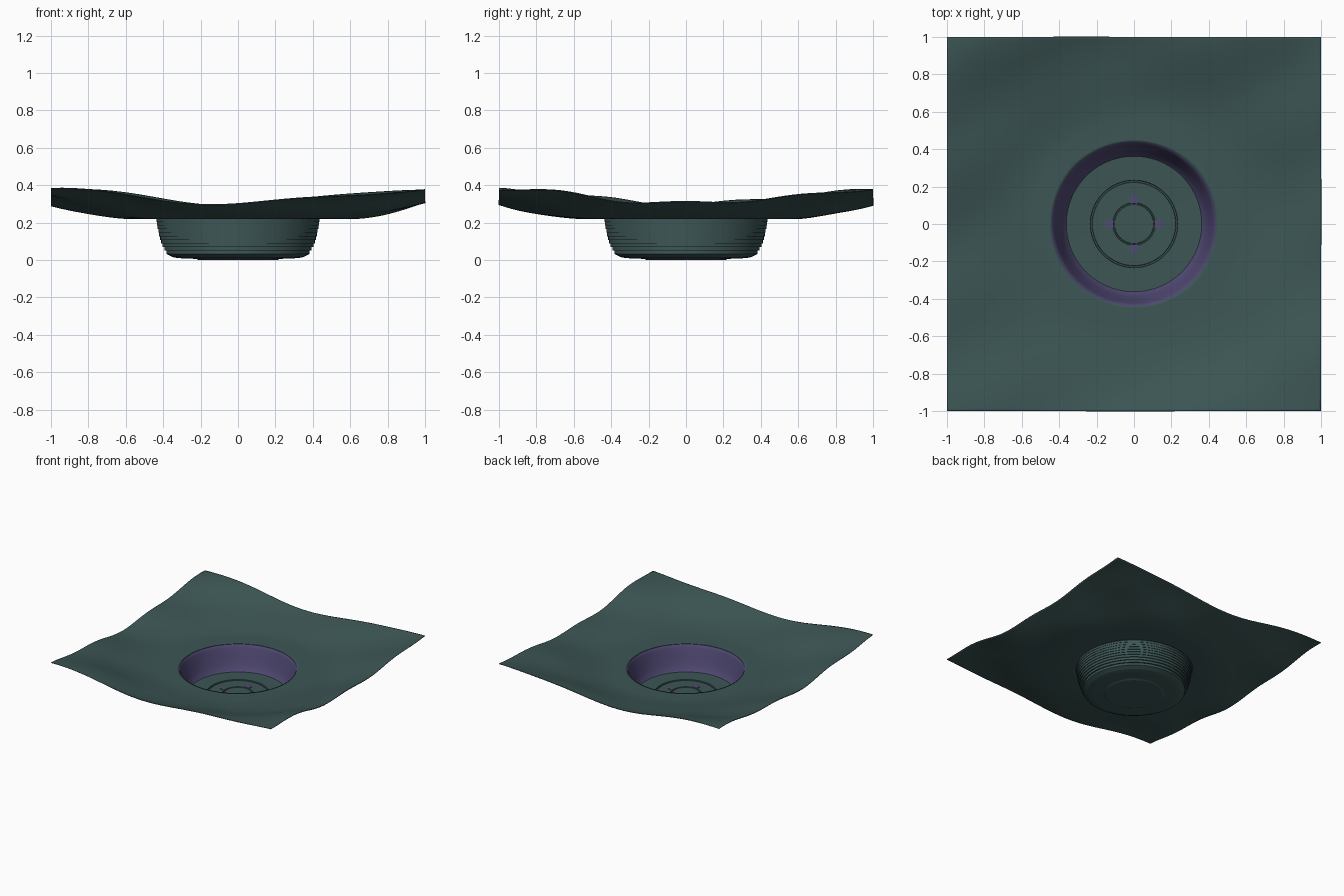
import bpy, bmesh, math
from mathutils import Matrix

cube = bpy.data.objects.get("Cube")
if cube:
    bpy.data.objects.remove(cube, do_unlink=True)


def material(name, rgb):
    m = bpy.data.materials.new(name)
    m.use_nodes = True
    m.diffuse_color = (*rgb, 1)
    m.node_tree.nodes["Principled BSDF"].inputs["Base Color"].default_value = (*rgb, 1)
    return m


green = material("dark teal ground", (0.045, 0.092, 0.089))
purple = material("muted purple", (0.083, 0.067, 0.175))


def finish(bm, name, mats, smooth=True):
    mesh = bpy.data.meshes.new(name)
    bm.to_mesh(mesh)
    bm.free()
    for m in mats:
        mesh.materials.append(m)
    ob = bpy.data.objects.new(name, mesh)
    bpy.context.collection.objects.link(ob)
    if smooth:
        bpy.ops.object.select_all(action='DESELECT')
        ob.select_set(True)
        bpy.context.view_layer.objects.active = ob
        bpy.ops.object.shade_smooth_by_angle(angle=math.radians(35))
    return ob


SEG = 192
ANGLES = [2 * math.pi * i / SEG for i in range(SEG)]
RIM = 0.44
LEVEL = 0.222


def bridge(bm, outer, inner):
    """Faces between two rings, normals up when the first ring is the outer."""
    for i in range(SEG):
        j = (i + 1) % SEG
        bm.faces.new((outer[i], outer[j], inner[j], inner[i]))


def smoothstep(a, b, v):
    t = min(max((v - a) / (b - a), 0), 1)
    return t * t * (3 - 2 * t)


def ground_height(x, y):
    r = math.hypot(x, y)
    ramp = smoothstep(RIM, 1.1, r)
    bowl = 0.16 * smoothstep(0.55, 1.42, r)
    wave = 0.009 * math.sin(10 * (y - 0.5 * x) + 0.6)
    wave += 0.008 * math.sin(7 * x + 3 * y - 0.5) * math.cos(4 * y)
    return max(LEVEL, min(LEVEL + bowl + ramp * wave, 0.388))


# Rolling square ground with a round opening
bm = bmesh.new()
rings = []
STEPS = 56
for k in range(STEPS + 1):
    t = k / STEPS
    ring = []
    for a in ANGLES:
        c, s = math.cos(a), math.sin(a)
        edge = 1 / max(abs(c), abs(s))
        r = RIM + (edge - RIM) * t
        ring.append(bm.verts.new((r * c, r * s, ground_height(r * c, r * s))))
    rings.append(ring)
for inner, outer in zip(rings, rings[1:]):
    bridge(bm, outer, inner)
ground = finish(bm, "rolling_ground", [green])
solid = ground.modifiers.new("thickness", 'SOLIDIFY')
solid.thickness = 0.004
solid.offset = -1


def lathe(name, profile, mats, index=lambda r, z: 0, smooth=True, cap=False):
    """Revolve a profile listed from the outside inward."""
    bm = bmesh.new()
    rings = [[bm.verts.new((r * math.cos(a), r * math.sin(a), z)) for a in ANGLES]
             for r, z in profile]
    for outer, inner in zip(rings, rings[1:]):
        bridge(bm, outer, inner)
    if cap:
        bm.faces.new(rings[-1])
    for f in bm.faces:
        p = f.verts[0].co
        f.material_index = index(math.hypot(p.x, p.y), f.calc_center_median().z)
    return bm, name, mats, smooth


# Purple inner wall with a soft lip
wall = [(RIM, LEVEL), (0.432, 0.215), (0.424, 0.195), (0.41, 0.14),
        (0.39, 0.08), (0.375, 0.04), (0.362, 0.024)]
finish(*lathe("pit_wall", wall, [green, purple],
              lambda r, z: int(z < 0.219)))

# Pit floor with two sunken circles
floor = [(0.362, 0.024), (0.234, 0.022), (0.232, 0.012), (0.224, 0.012),
         (0.222, 0.019), (0.114, 0.019), (0.112, 0.011), (0.106, 0.011),
         (0.104, 0.018)]
finish(*lathe("pit_floor", floor, [green], cap=True))

# Terraced outer shell under the pit
TERRACES = 10
shell = []
for k in range(TERRACES):
    t = k / TERRACES
    r = 0.436 - 0.03 * t - 0.035 * t ** 3
    shell += [(r, LEVEL - 0.19 * t), (r, LEVEL - 0.19 * (t + 1 / TERRACES))]
shell += [(0.35, 0.016), (0.32, 0.01), (0.225, 0.006), (0.21, 0.0)]
bm, name, mats, smooth = lathe("pit_outer_shell", shell, [green], smooth=False, cap=True)
bmesh.ops.reverse_faces(bm, faces=bm.faces[:])
finish(bm, name, mats, smooth)

# Four small purple markers around the inner circle
bm = bmesh.new()
for i in range(4):
    turn = Matrix.Rotation(i * math.pi / 2, 4, 'Z')
    for x, w, d in ((0.125, 0.03, 0.045), (0.147, 0.016, 0.028)):
        place = Matrix.Translation((x, 0, 0.02)) @ Matrix.Diagonal((w, d, 0.007, 1))
        bmesh.ops.create_cube(bm, size=1, matrix=turn @ place)
finish(bm, "floor_markers", [purple], smooth=False)
